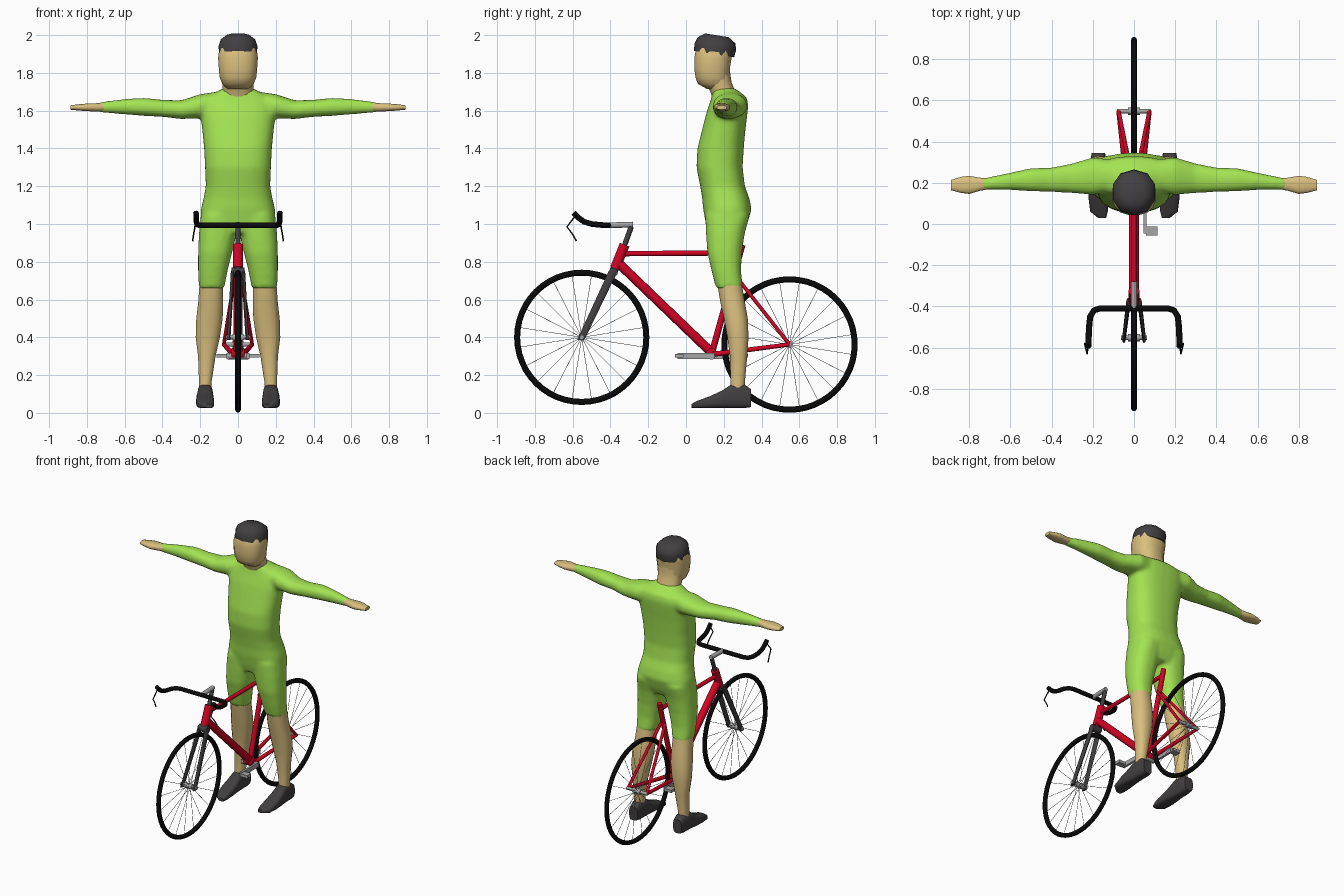
import bpy, bmesh, math
from mathutils import Vector

if "Cube" in bpy.data.objects:
    bpy.data.objects.remove(bpy.data.objects["Cube"])


def material(name, r, g, b):
    m = bpy.data.materials.new(name)
    m.diffuse_color = (r, g, b, 1)
    m.use_nodes = True
    m.node_tree.nodes["Principled BSDF"].inputs["Base Color"].default_value = m.diffuse_color
    return m


GREEN = material("lime green", .37, .77, .085)
SKIN = material("tan skin", .70, .52, .21)
DARK = material("dark grey", .055, .05, .052)
RED = material("red", .65, .001, .018)
BLACK = material("black", .003, .003, .003)
GREY = material("light grey", .38, .38, .38)


def finish(name, bm, mat, angle=50):
    bmesh.ops.recalc_face_normals(bm, faces=bm.faces)
    me = bpy.data.meshes.new(name)
    bm.to_mesh(me)
    bm.free()
    ob = bpy.data.objects.new(name, me)
    bpy.context.collection.objects.link(ob)
    me.materials.append(mat)
    select([ob])
    bpy.ops.object.shade_smooth_by_angle(angle=math.radians(angle))
    return ob


def select(obs):
    bpy.ops.object.select_all(action='DESELECT')
    for o in obs:
        o.select_set(True)
    bpy.context.view_layer.objects.active = obs[0]


def loft(name, axis, rings, mat, n=16, p=2.3, shear=0, angle=50):
    """Rings are (position, low a, high a, low b, high b) across the axis."""
    bm = bmesh.new()
    loops = []
    for t, a0, a1, b0, b1 in rings:
        loop = []
        for i in range(n):
            w = 2 * math.pi * (i + .5) / n
            c, s = math.cos(w), math.sin(w)
            a = (a0 + a1) / 2 + (a1 - a0) / 2 * math.copysign(abs(c) ** (2 / p), c)
            b = (b0 + b1) / 2 + (b1 - b0) / 2 * math.copysign(abs(s) ** (2 / p), s)
            co = {'x': (t, a, b), 'y': (a, t, b), 'z': (a, b, t)}[axis]
            loop.append(bm.verts.new((co[0], co[1], co[2] + shear * (co[1] - .05))))
        loops.append(loop)
    for u, v in zip(loops, loops[1:]):
        for i in range(n):
            bm.faces.new((u[i], u[(i + 1) % n], v[(i + 1) % n], v[i]))
    bm.faces.new(loops[0])
    bm.faces.new(loops[-1])
    return finish(name, bm, mat, angle)


def add_tube(bm, a, b, r1, r2=None, n=12):
    a, b = Vector(a), Vector(b)
    d = b - a
    geo = bmesh.ops.create_cone(bm, cap_ends=True, segments=n, radius1=r1,
                                radius2=r1 if r2 is None else r2, depth=d.length)
    q = d.to_track_quat('Z', 'Y')
    for v in geo['verts']:
        v.co = q @ v.co + (a + b) / 2


def tubes(name, mat, *parts):
    bm = bmesh.new()
    for part in parts:
        add_tube(bm, *part)
    return finish(name, bm, mat)


def box(name, mat, x, y, z):
    bm = bmesh.new()
    bmesh.ops.create_cube(bm, size=1)
    for v in bm.verts:
        v.co = [(lo + hi) / 2 + c * (hi - lo) for c, (lo, hi) in zip(v.co, (x, y, z))]
    return finish(name, bm, mat)


def pipe(name, pts, r, mat):
    cu = bpy.data.curves.new(name, 'CURVE')
    cu.dimensions = '3D'
    cu.bevel_depth = r
    cu.bevel_resolution = 2
    cu.use_fill_caps = True
    sp = cu.splines.new('POLY')
    sp.points.add(len(pts) - 1)
    for q, co in zip(sp.points, pts):
        q.co = (*co, 1)
    ob = bpy.data.objects.new(name, cu)
    bpy.context.collection.objects.link(ob)
    cu.materials.append(mat)
    select([ob])
    bpy.ops.object.convert(target='MESH')
    bpy.ops.object.shade_smooth_by_angle(angle=math.radians(50))


# wheels: tyre, spokes, hub
def wheel(name, y, z, R, hub):
    bm = bmesh.new()
    n, m = 48, 8
    v = [[bm.verts.new((.015 * math.sin(b),
                        y + (R - .016 + .016 * math.cos(b)) * math.cos(a),
                        z + (R - .016 + .016 * math.cos(b)) * math.sin(a)))
          for b in [2 * math.pi * j / m for j in range(m)]]
         for a in [2 * math.pi * i / n for i in range(n)]]
    for i in range(n):
        for j in range(m):
            k, l = (i + 1) % n, (j + 1) % m
            bm.faces.new((v[i][j], v[k][j], v[k][l], v[i][l]))
    finish(name + "_tyre", bm, BLACK)
    spokes = []
    for i in range(20):
        a = 2 * math.pi * (i + .5) / 20
        c, s = math.cos(a), math.sin(a)
        x = .01 if i % 2 else -.01
        spokes.append(((x, y + .012 * c, z + .012 * s),
                       (0, y + (R - .025) * c, z + (R - .025) * s), .0014, None, 5))
    tubes(name + "_spokes", GREY, *spokes)
    tubes(name + "_hub", GREY, ((-hub, y, z), (hub, y, z), .011),
          ((-.03, y, z), (.03, y, z), .018))


wheel("front_wheel", -.552, .4, .358, .063)
wheel("rear_wheel", .548, .362, .361, .082)

# frame
tubes("frame", RED,
      ((0, -.375, .765), (0, -.325, .89), .027),
      ((0, -.34, .843), (0, .285, .847), .014),
      ((0, -.365, .80), (0, .135, .32), .025),
      ((0, .135, .31), (0, .298, .89), .017),
      ((-.035, .135, .315), (.035, .135, .315), .028))
tubes("rear_stays", RED, *[t for s in (-1, 1) for t in (
    ((s * .015, .255, .735), (s * .075, .548, .362), .010),
    ((s * .028, .14, .31), (s * .075, .548, .362), .014, .011))])
# fork with flattened blades
tubes("fork_crown", DARK, ((-.035, -.385, .745), (.035, -.385, .745), .024),
      ((0, -.385, .745), (0, -.37, .78), .022))
for s, side in ((-1, "left"), (1, "right")):
    loft(side + "_fork_blade", 'z', [
        (.385, *sorted((s * .040, s * .058)), -.578, -.538),
        (.755, *sorted((s * .017, s * .038)), -.408, -.358)], DARK, 12, 2)
# stem and handlebar
tubes("stem_post", DARK, ((0, -.328, .88), (0, -.290, .985), .014))
tubes("stem", GREY, ((0, -.280, .997), (0, -.41, .993), .015))
half = [(.165, -.41, .993), (.195, -.42, .993), (.213, -.45, .995), (.218, -.50, 1.0),
        (.220, -.54, 1.012), (.221, -.565, 1.03), (.222, -.595, 1.06)]
pipe("handlebar", [(-x, y, z) for x, y, z in reversed(half)] + half, .015, BLACK)
for s, side in ((-1, "left"), (1, "right")):
    pipe(side + "_brake_lever", [(s * .222, -.585, 1.045), (s * .228, -.63, .985),
                                 (s * .235, -.60, .945), (s * .240, -.58, .91)], .004, BLACK)
# cranks and pedals
tubes("crank_axle", GREY, ((-.055, .135, .30), (.055, .135, .30), .018))
for s, y0, y1, py, side in ((1, -.045, .15, -.035, "right"), (-1, .12, .315, .305, "left")):
    x = sorted((s * .045, s * .06))
    box(side + "_crank", GREY, x, (y0, y1), (.285, .317))
    box(side + "_pedal", GREY, sorted((s * .058, s * .113)), (py - .022, py + .022), (.293, .313))

# rider: suit parts merged into one smooth body
parts = [loft("suit", 'z', [
    (.95, -.17, .17, .12, .30), (1.0, -.20, .20, .105, .325), (1.08, -.197, .197, .09, .348),
    (1.14, -.182, .182, .085, .335), (1.2, -.171, .171, .075, .312), (1.3, -.175, .175, .055, .30),
    (1.4, -.18, .18, .06, .306), (1.5, -.19, .19, .085, .315), (1.58, -.2, .2, .105, .325),
    (1.63, -.2, .2, .122, .33), (1.67, -.175, .175, .135, .322), (1.70, -.115, .115, .14, .285),
    (1.72, -.075, .075, .15, .255)], GREEN, 24, 2.5)]
for s in (-1, 1):
    parts.append(loft("sleeve", 'x', [(s * x, a, b, c, d) for x, a, b, c, d in (
        (.08, .16, .31, 1.56, 1.705), (.2, .14, .325, 1.56, 1.688), (.3, .15, .295, 1.555, 1.655),
        (.4, .155, .275, 1.567, 1.658), (.5, .158, .272, 1.572, 1.668), (.6, .165, .25, 1.58, 1.662),
        (.738, .165, .222, 1.591, 1.645))], GREEN))
    parts.append(loft("shorts_leg", 'z', [(z, *sorted((s * a, s * b)), c, d) for z, a, b, c, d in (
        (.66, .072, .208, .158, .302), (.75, .055, .212, .135, .292), (.85, .03, .212, .112, .297),
        (.95, .006, .208, .105, .312), (1.05, 0, .197, .10, .34))], GREEN, 16, 2.4))
select(parts)
bpy.ops.object.join()
suit = parts[0]
rm = suit.modifiers.new("merge", 'REMESH')
rm.mode = 'VOXEL'
rm.voxel_size = .011
rm.use_smooth_shade = True
sm = suit.modifiers.new("soften", 'SMOOTH')
sm.factor = .5
sm.iterations = 9

# bare legs, hands and shoes
for s, side in ((-1, "left"), (1, "right")):
    loft(side + "_lower_leg", 'z', [(z, *sorted((s * a, s * b)), c, d) for z, a, b, c, d in (
        (.10, .14, .207, .235, .312), (.16, .14, .207, .235, .312), (.3, .118, .212, .232, .325),
        (.4, .095, .225, .218, .332), (.5, .08, .222, .20, .328), (.58, .077, .212, .182, .314),
        (.68, .078, .205, .165, .297))], SKIN)
    loft(side + "_hand", 'x', [(s * x, a, b, c, d) for x, a, b, c, d in (
        (.71, .168, .222, 1.597, 1.641), (.75, .16, .226, 1.595, 1.64), (.8, .145, .235, 1.597, 1.638),
        (.84, .15, .23, 1.6, 1.635), (.888, .163, .215, 1.605, 1.628))], SKIN, 12, 2.5)
    loft(side + "_shoe", 'y', [(y, *sorted((s * a, s * b)), c, d) for y, a, b, c, d in (
        (.03, .135, .175, .027, .048), (.06, .127, .213, .025, .064), (.13, .126, .222, .025, .09),
        (.19, .13, .22, .025, .118), (.235, .133, .214, .025, .148), (.31, .134, .212, .025, .15),
        (.345, .14, .206, .03, .125))], DARK, 16, 3.5)

# head and cap
loft("neck", 'z', [(1.66, -.085, .085, .14, .275), (1.70, -.082, .082, .128, .262),
                   (1.75, -.085, .085, .105, .242), (1.80, -.09, .09, .09, .235),
                   (1.86, -.09, .09, .09, .235)], SKIN)
loft("head", 'z', [(1.715, -.06, .06, .11, .22), (1.742, -.085, .085, .062, .225),
                   (1.775, -.098, .098, .049, .232), (1.82, -.103, .103, .043, .233),
                   (1.88, -.107, .107, .043, .243), (1.93, -.1, .1, .052, .25),
                   (1.96, -.08, .08, .075, .235)], SKIN, 16, 2.5)
loft("cap", 'z', [(1.915, -.105, .105, .042, .255), (1.955, -.107, .107, .045, .265),
                  (1.99, -.095, .095, .062, .262), (2.017, -.06, .06, .10, .225)],
     DARK, 10, 2.2, -.16)
